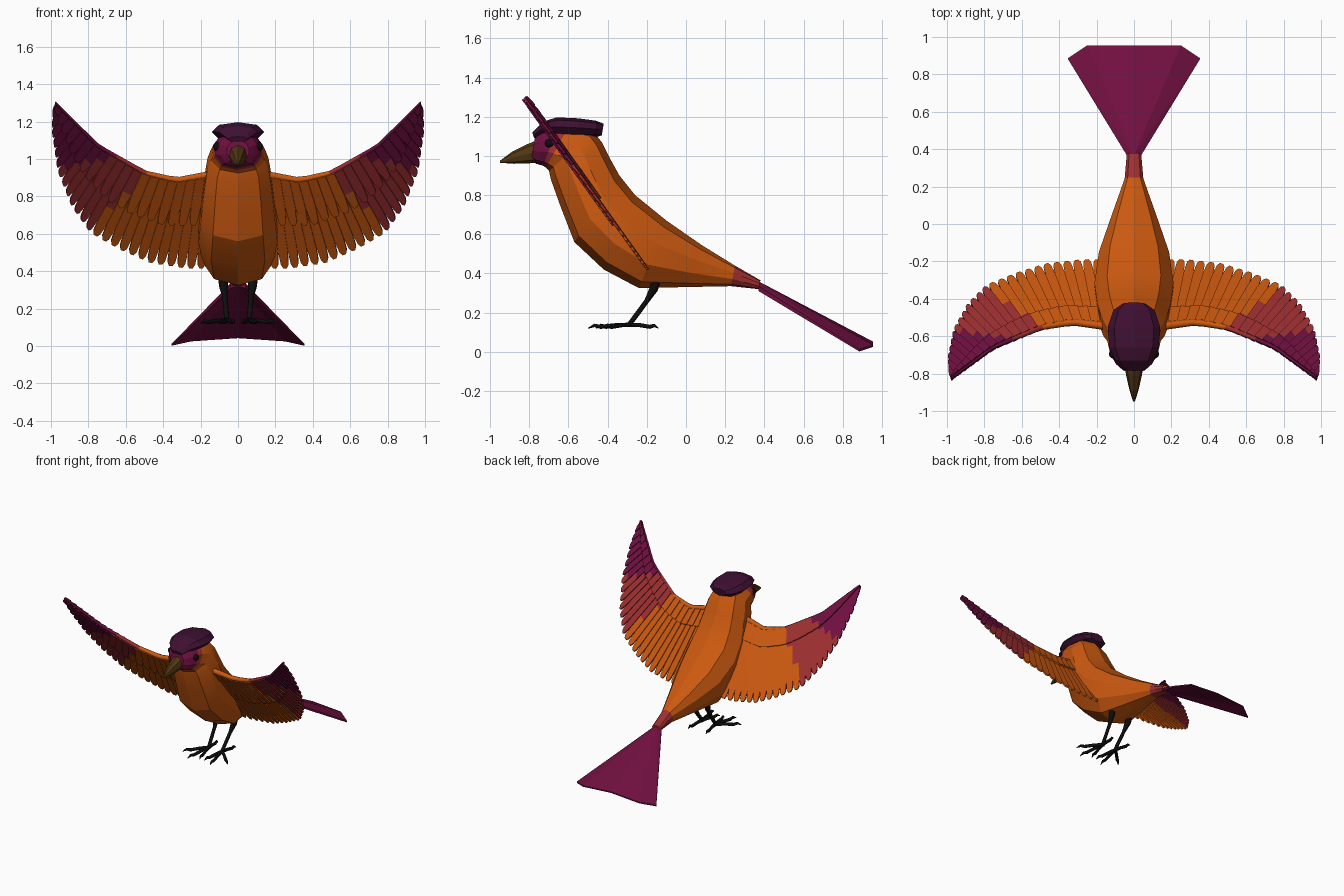
import bpy, bmesh, math
from mathutils import Vector

cube = bpy.data.objects.get("Cube")
if cube:
    bpy.data.objects.remove(cube, do_unlink=True)


def material(name, rgb):
    m = bpy.data.materials.new(name)
    m.use_nodes = True
    m.diffuse_color = (*rgb, 1)
    m.node_tree.nodes["Principled BSDF"].inputs["Base Color"].default_value = (*rgb, 1)
    return m


orange = material("burnt orange", (0.6, 0.1, 0.005))
crimson = material("crimson", (0.34, 0.028, 0.03))
plum = material("plum", (0.16, 0.005, 0.05))
cap_dark = material("dark purple", (0.05, 0.005, 0.032))
horn = material("brown horn", (0.085, 0.038, 0.006))
black = material("black", (0.004, 0.004, 0.004))


def finish(name, bm, mats, smooth=None):
    bmesh.ops.recalc_face_normals(bm, faces=bm.faces)
    mesh = bpy.data.meshes.new(name)
    bm.to_mesh(mesh)
    bm.free()
    for m in mats:
        mesh.materials.append(m)
    ob = bpy.data.objects.new(name, mesh)
    bpy.context.collection.objects.link(ob)
    if smooth:
        bpy.ops.object.select_all(action='DESELECT')
        ob.select_set(True)
        bpy.context.view_layer.objects.active = ob
        bpy.ops.object.shade_smooth_by_angle(angle=math.radians(smooth))
    return ob


def loft(name, rings, mats, pick=lambda i: 0, sides=10, power=0.8, smooth=None):
    """Skin slanted rings, each given as top y, top z, bottom y, bottom z, half width."""
    bm = bmesh.new()
    loops = []
    for ty, tz, by, bz, w in rings:
        top, bot = Vector((0, ty, tz)), Vector((0, by, bz))
        loop = []
        for k in range(sides):
            a = math.tau * k / sides
            s = math.sin(a)
            p = (top + bot) / 2 + (top - bot) / 2 * math.cos(a)
            p.x = w * math.copysign(abs(s) ** power, s)
            loop.append(bm.verts.new(p))
        loops.append(loop)
    for i in range(len(loops) - 1):
        for k in range(sides):
            j = (k + 1) % sides
            f = bm.faces.new((loops[i][k], loops[i][j], loops[i + 1][j], loops[i + 1][k]))
            f.material_index = pick(i)
    bm.faces.new(loops[0])
    bm.faces.new(loops[-1]).material_index = pick(len(loops) - 2)
    return finish(name, bm, mats, smooth)


def tube(name, points, radii, mat, side=1):
    curve = bpy.data.curves.new(name, 'CURVE')
    curve.dimensions = '3D'
    curve.bevel_depth = 1
    curve.bevel_resolution = 1
    curve.use_fill_caps = True
    sp = curve.splines.new('POLY')
    sp.points.add(len(points) - 1)
    for q, p, r in zip(sp.points, points, radii):
        q.co = (p[0] * side, p[1], p[2], 1)
        q.radius = r
    curve.materials.append(mat)
    ob = bpy.data.objects.new(name, curve)
    bpy.context.collection.objects.link(ob)
    bpy.ops.object.select_all(action='DESELECT')
    ob.select_set(True)
    bpy.context.view_layer.objects.active = ob
    bpy.ops.object.convert(target='MESH')
    return bpy.context.object


# Body, from tail root to face
loft("body", [
    (0.38, 0.365, 0.37, 0.32, 0.04), (0.25, 0.44, 0.23, 0.335, 0.052),
    (0.08, 0.545, -0.02, 0.33, 0.125), (-0.1, 0.67, -0.24, 0.325, 0.195),
    (-0.26, 0.8, -0.42, 0.42, 0.22), (-0.34, 0.9, -0.57, 0.56, 0.205),
    (-0.39, 0.99, -0.64, 0.74, 0.188), (-0.43, 1.07, -0.69, 0.88, 0.17),
    (-0.47, 1.12, -0.7, 0.925, 0.15), (-0.6, 1.15, -0.715, 0.94, 0.137),
    (-0.65, 1.155, -0.73, 0.95, 0.128), (-0.72, 1.14, -0.765, 0.96, 0.1),
    (-0.77, 1.1, -0.79, 0.985, 0.06)],
    [orange, crimson, plum],
    lambda i: 1 if i in (0, 9) else 2 if i > 9 else 0, smooth=20)

# Cap and beak
loft("cap", [
    (-0.42, 1.165, -0.43, 1.105, 0.06), (-0.46, 1.18, -0.46, 1.095, 0.11),
    (-0.55, 1.192, -0.55, 1.095, 0.14), (-0.66, 1.197, -0.66, 1.1, 0.132),
    (-0.73, 1.175, -0.73, 1.11, 0.1), (-0.785, 1.12, -0.775, 1.09, 0.05)],
    [cap_dark], sides=8)
loft("beak", [
    (-0.75, 1.085, -0.75, 0.965, 0.052), (-0.81, 1.06, -0.81, 0.962, 0.042),
    (-0.89, 1.02, -0.88, 0.96, 0.025), (-0.95, 0.975, -0.95, 0.965, 0.005)],
    [horn], sides=8)

# Fanned tail, arched across its width
bm = bmesh.new()
rim = [(0.04, 0.37, 0.335), (0.355, 0.885, 0.012), (0.25, 0.955, 0.035), (0, 0.955, 0.052)]
outline = [Vector(p) for p in rim] + [Vector((-x, y, z)) for x, y, z in rim[-2::-1]]
ridge = Vector((0, 0.37, 0.36))
layers = []
for drop in (0, 1):
    vs = [bm.verts.new(p - Vector((0, 0, drop * (0.025 if p.y < 0.5 else 0.01)))) for p in outline]
    vs.append(bm.verts.new(ridge - Vector((0, 0, drop * 0.04))))
    layers.append(vs)
    for i in range(len(outline) - 1):
        bm.faces.new((vs[-1], vs[i], vs[i + 1]))
for i in range(len(layers[0])):
    a, b = layers
    bm.faces.new((a[i - 1], a[i], b[i], b[i - 1]))
finish("tail_fan", bm, [plum])

# Wing edges in the front plane (x, z); the wing lies in one slanted plane
LEAD = [(0.13, 0.92), (0.33, 0.885), (0.5, 0.925), (0.75, 1.07), (0.975, 1.3)]
TRAIL = [(0.17, 0.42), (0.28, 0.42), (0.47, 0.45), (0.63, 0.52), (0.79, 0.61),
         (0.89, 0.75), (0.965, 0.94), (0.995, 1.15), (0.99, 1.27)]
NORMAL = Vector((0, -0.815, -0.58))


def along(path, t):
    pts = [Vector(p) for p in path]
    left = t * sum((b - a).length for a, b in zip(pts, pts[1:]))
    for a, b in zip(pts, pts[1:]):
        step = (b - a).length
        if left <= step:
            return a.lerp(b, left / step)
        left -= step
    return pts[-1]


def on_wing(p, lift, side):
    v = Vector((p.x, -0.82 + (1.3 - p.y) / 1.4, p.y)) + NORMAL * lift
    v.x *= side
    return v


def zone(c):
    x, z = abs(c.x), c.z
    if z + 0.26 * x > 1.2:
        return 2
    return 1 if x + 0.97 * z > 1.4 else 0


def feathers(name, count, reach, lift, side, blade, thick):
    """A row of shingled blades; blade lists (fraction of length, width)."""
    bm = bmesh.new()
    for i in range(count):
        prev = None
        for f, w in blade:
            row = []
            for u in (0.5 - w / 2, 0.5 + w / 2):
                t = (i + u) / count
                p = along(LEAD, t).lerp(along(TRAIL, t), f * reach)
                row.append(bm.verts.new(on_wing(p, lift + 0.006 * u, side)))
            if prev:
                face = bm.faces.new((prev[0], prev[1], row[1], row[0]))
                face.material_index = zone(face.calc_center_median())
            prev = row
    ob = finish(name, bm, [orange, crimson, plum])
    mod = ob.modifiers.new("thickness", 'SOLIDIFY')
    mod.thickness = thick
    mod.offset = 0


FLIGHT = [(k / 10, 1) for k in range(9)] + [(0.88, 0.9), (0.96, 0.75), (1, 0.35)]
COVERT = [(0, 1), (0.3, 1), (0.6, 1), (0.75, 0.85), (0.93, 0.7), (1, 0.35)]
PLAIN = [(0, 1), (0.5, 1), (1, 1)]

for side, label in ((1, "left"), (-1, "right")):
    # Wing layers
    feathers(label + "_flight_feathers", 25, 1, 0, side, FLIGHT, 0.012)
    feathers(label + "_under_coverts", 20, 0.52, 0.013, side, COVERT, 0.008)
    feathers(label + "_upper_coverts", 20, 0.25, -0.012, side, PLAIN, 0.012)

    # Thick leading edge, coloured like the feathers
    steps = [k / 16 for k in range(17)]
    arm = tube(label + "_wing_arm", [on_wing(along(LEAD, t), 0, 1) for t in steps],
               [0.022 - 0.016 * t for t in steps], orange, side)
    arm.data.materials.append(crimson)
    arm.data.materials.append(plum)
    for p in arm.data.polygons:
        p.material_index = zone(p.center)

    # Eye
    bm = bmesh.new()
    bmesh.ops.create_icosphere(bm, subdivisions=2, radius=0.026)
    bmesh.ops.translate(bm, verts=bm.verts, vec=(side * 0.108, -0.695, 1.065))
    finish(label + "_eye", bm, [black], smooth=60)

    # Leg and clawed toes
    ankle = (0.06, -0.285, 0.145)
    tube(label + "_leg", [(0.08, -0.15, 0.37), (0.078, -0.165, 0.32), (0.07, -0.2, 0.26), ankle,
                          (0.06, -0.29, 0.13)], [0.026, 0.024, 0.014, 0.014, 0.016], black, side)
    for n, (tx, ty) in enumerate([(0.02, -0.46), (0.1, -0.5), (0.2, -0.42), (0.08, -0.14)]):
        tip = Vector((tx, ty, 0.12))
        start = Vector((0.06, -0.285, 0.138))
        path = [start.lerp(tip, f) + Vector((0, 0, h)) for f, h in
                ((0, 0), (0.35, 0.004), (0.7, 0.002), (0.85, 0.012), (1, 0))]
        tube(f"{label}_toe_{n + 1}", path, [0.013, 0.012, 0.012, 0.01, 0.002], black, side)
